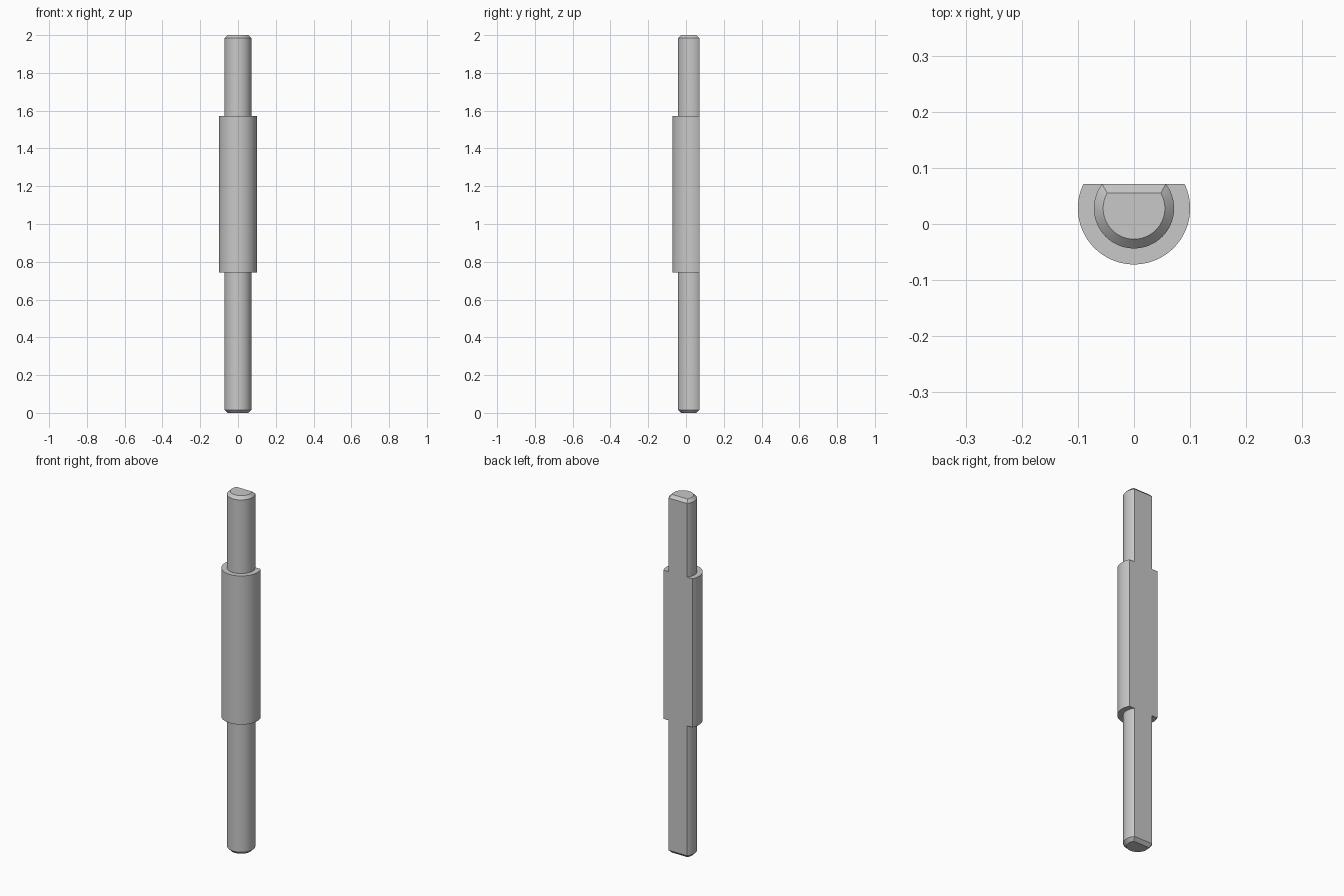
import bpy, bmesh, math

default = bpy.data.objects.get("Cube")
if default:
    bpy.data.objects.remove(default, do_unlink=True)

STEPS = 56                      # segments around each arc
AXIS_Y = 0.028                  # round axis, offset so the flat back is balanced
FLAT = 0.0435                   # distance from axis to flat back
THIN, THICK, BEVEL = 0.0715, 0.1, 0.0165
LOW, HIGH, TOP = 0.742, 1.572, 2.0

steel = bpy.data.materials.new("brushed_grey")
steel.use_nodes = True
grey = (0.58, 0.58, 0.58, 1)
steel.diffuse_color = grey
steel.node_tree.nodes["Principled BSDF"].inputs["Base Color"].default_value = grey

bm = bmesh.new()


def arc(radius, flat, z):
    """Open D-shaped arc running from one edge of the flat to the other."""
    a = math.asin(flat / radius)
    start, sweep = math.pi - a, math.pi + 2 * a
    angles = [start + sweep * i / STEPS for i in range(STEPS + 1)]
    return [bm.verts.new((radius * math.cos(t), AXIS_Y + radius * math.sin(t), z))
            for t in angles]


# Cross-sections from bottom to top: bevelled end, shaft, thick middle, shaft, bevelled end
sections = [
    (THIN - BEVEL, FLAT - BEVEL, 0),
    (THIN, FLAT, BEVEL),
    (THIN, FLAT, LOW),
    (THICK, FLAT, LOW),
    (THICK, FLAT, HIGH),
    (THIN, FLAT, HIGH),
    (THIN, FLAT, TOP - BEVEL),
    (THIN - BEVEL, FLAT - BEVEL, TOP),
]
rings = [arc(*s) for s in sections]

# Round walls, shoulders and bevels
for lower, upper in zip(rings, rings[1:]):
    for i in range(STEPS):
        bm.faces.new((lower[i], lower[i + 1], upper[i + 1], upper[i]))

# End caps
bm.faces.new(rings[0])
bm.faces.new(rings[-1])

# Bevels of the flat side at both ends
for a, b in ((rings[0], rings[1]), (rings[-2], rings[-1])):
    bm.faces.new((a[0], a[-1], b[-1], b[0]))

# One stepped flat face down the whole back
inner = rings[1:-1]
bm.faces.new([r[0] for r in inner] + [r[-1] for r in reversed(inner)])

bmesh.ops.recalc_face_normals(bm, faces=bm.faces)
mesh = bpy.data.meshes.new("stepped_shaft")
bm.to_mesh(mesh)
bm.free()
mesh.materials.append(steel)

shaft = bpy.data.objects.new("stepped_shaft", mesh)
bpy.context.collection.objects.link(shaft)
bpy.ops.object.select_all(action="DESELECT")
shaft.select_set(True)
bpy.context.view_layer.objects.active = shaft
bpy.ops.object.shade_smooth_by_angle(angle=math.radians(30))
